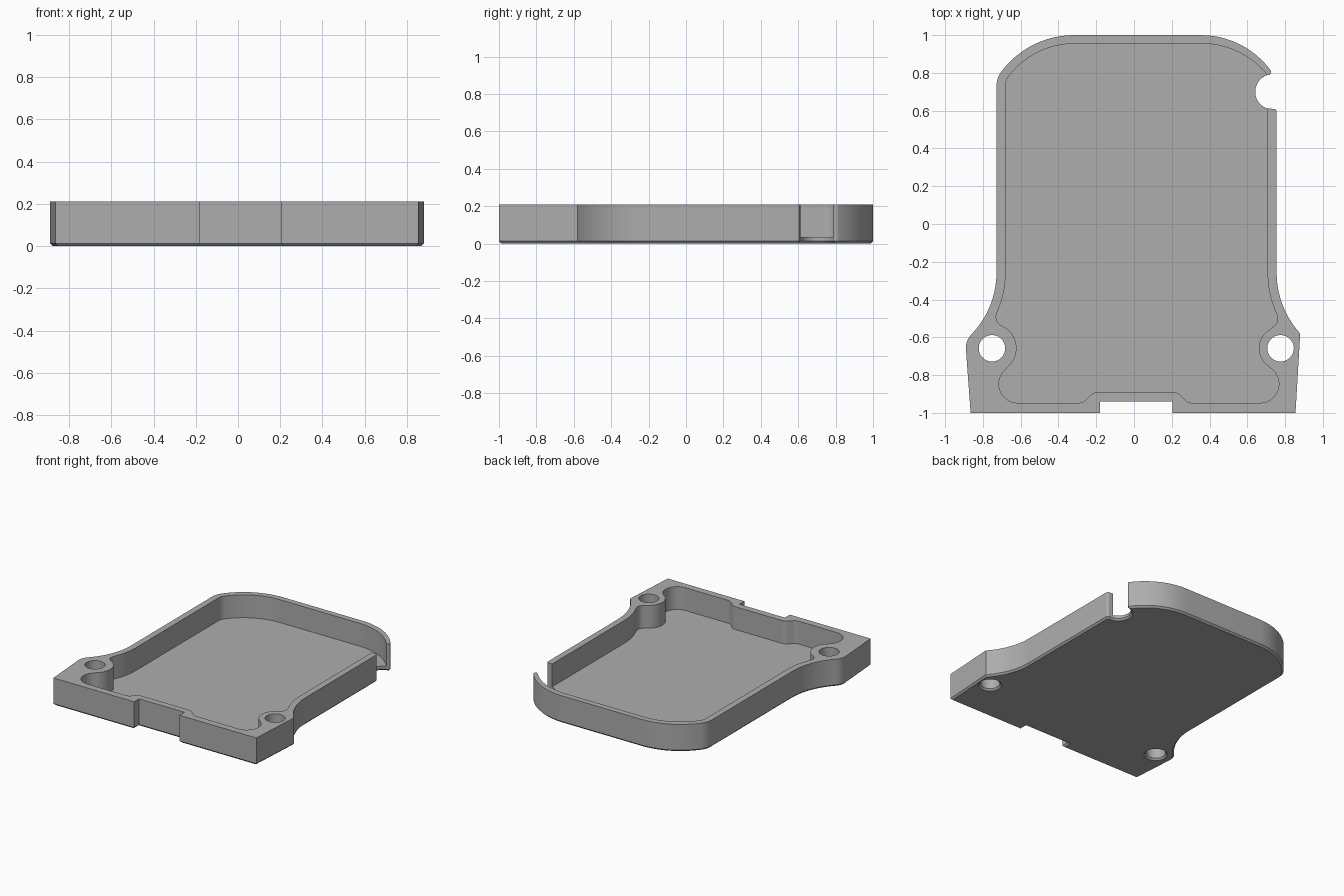
import bpy, bmesh
from math import cos, sin, tan, radians, pi
from mathutils import Vector

cube = bpy.data.objects.get("Cube")
if cube:
    bpy.data.objects.remove(cube)

HEIGHT, FLOOR, CHAMFER = 0.21, 0.035, 0.013

grey = bpy.data.materials.new("plain grey")
grey.use_nodes = True
GREY = (0.42, 0.42, 0.42, 1)
grey.diffuse_color = GREY
grey.node_tree.nodes["Principled BSDF"].inputs["Base Color"].default_value = GREY


def arc(cx, cy, r, start, end, steps=20):
    """Points along an arc, angles in degrees; each is a corner without rounding."""
    angles = [radians(start + (end - start) * i / steps) for i in range(steps + 1)]
    return [(cx + r * cos(a), cy + r * sin(a), 0) for a in angles]


def rounded(corners):
    """Path through (x, y, radius) corners, each filleted by its radius."""
    out = []
    for i, (x, y, r) in enumerate(corners):
        p = Vector((x, y))
        if r == 0:
            out.append(p)
            continue
        u = (Vector(corners[i - 1][:2]) - p).normalized()
        v = (Vector(corners[i + 1][:2]) - p).normalized()
        turn = pi - u.angle(v)
        t = r * tan(turn / 2)
        centre = p + (u + v).normalized() * (r / cos(turn / 2))
        a = p + u * t - centre
        b = p + v * t - centre
        n = max(5, int(turn * 14))
        for k in range(n + 1):
            f = k / n
            out.append(centre + (a * sin((1 - f) * turn) + b * sin(f * turn)) / sin(turn))
    return out


def inset(outline, d):
    """Move a clockwise outline inwards by d; a negative d moves it outwards."""
    out = []
    for i, p in enumerate(outline):
        u = (p - outline[i - 1]).normalized()
        v = (outline[(i + 1) % len(outline)] - p).normalized()
        n1, n2 = Vector((u.y, -u.x)), Vector((v.y, -v.x))
        out.append(p + (n1 + n2) * (d / (1 + n1.dot(n2))))
    return out


def wall(bm, layers, closed=False):
    """Quads through (path, z) layers with equal point counts."""
    rows = [[bm.verts.new((p.x, p.y, z)) for p in path] for path, z in layers]
    for low, high in zip(rows, rows[1:]):
        for i in range(0 if closed else 1, len(low)):
            bm.faces.new((low[i - 1], low[i], high[i], high[i - 1]))


def cap(bm, outlines, z):
    """Flat face at height z; outlines after the first are holes."""
    edges = []
    for outline in outlines:
        ring = [bm.verts.new((p.x, p.y, z)) for p in outline]
        edges += [bm.edges.new((ring[i - 1], ring[i])) for i in range(len(ring))]
    bmesh.ops.triangle_fill(bm, edges=edges, use_beauty=True, normal=(0, 0, 1))


# Round notch in the left edge, where the wall is open
notch_arc = arc(0.735, 0.70, 0.093, 108, 253)
notch = rounded(notch_arc)

# Outer shape, clockwise from the front of the notch
shell = rounded([
    notch_arc[-1], (0.755, 0.609, 0.016), (0.755, -0.439, 0.48), (0.88, -0.58, 0),
    (0.855, -1, 0), (0.205, -1, 0), (0.205, -0.94, 0),
    (-0.18, -0.94, 0), (-0.18, -1, 0),
    (-0.865, -1, 0), (-0.893, -0.62, 0.1), (-0.728, -0.439, 0.47),
    (-0.728, 0.774, 0.13), (-0.551, 1, 0.48), (0.578, 1, 0.46),
    (0.742, 0.79, 0.016), notch_arc[0]])

# Pocket with screw bosses, counter-clockwise from the back of the notch
pocket = rounded([
    notch_arc[0], (0.555, 0.955, 0.44),
    (-0.528, 0.955, 0.44), (-0.68, 0.761, 0.08), (-0.68, -0.365, 0.5),
    (-0.745, -0.515, 0.053),
    *arc(-0.752, -0.658, 0.13, 63, -53.8),
    *arc(-0.615, -0.847, 0.1, 126, 270),
    (-0.27, -0.947, 0.06), (-0.215, -0.89, 0.06),
    (0.23, -0.89, 0.06), (0.285, -0.947, 0.06),
    *arc(0.667, -0.847, 0.1, -90, 60),
    *arc(0.776, -0.658, 0.115, 240, 117),
    (0.772, -0.515, 0.053), (0.707, -0.365, 0.5), notch_arc[-1]])

# Screw holes
holes = [rounded(arc(x, -0.658, 0.07, 360, 0, 48)[:-1]) for x in (-0.752, 0.776)]
flares = [inset(hole, -CHAMFER) for hole in holes]

outer = shell + notch[1:-1]
underside = inset(outer, CHAMFER)

bm = bmesh.new()
# Underside with its chamfer
cap(bm, [underside] + flares, 0)
wall(bm, [(underside, 0), (outer, CHAMFER)], closed=True)
# Outer side, notch edge and inner side
wall(bm, [(shell, CHAMFER), (shell, FLOOR), (shell, HEIGHT)])
wall(bm, [(notch, CHAMFER), (notch, FLOOR)])
wall(bm, [(pocket, FLOOR), (pocket, HEIGHT)])
# Pocket floor and rim
cap(bm, [pocket + notch[-2:0:-1]], FLOOR)
cap(bm, [shell + pocket[1:-1]] + holes, HEIGHT)
# Hole sides, flared at the underside
for hole, flare in zip(holes, flares):
    wall(bm, [(flare, 0), (hole, CHAMFER), (hole, HEIGHT)], closed=True)

bmesh.ops.remove_doubles(bm, verts=bm.verts, dist=0.0002)
bmesh.ops.recalc_face_normals(bm, faces=bm.faces)
mesh = bpy.data.meshes.new("tray")
bm.to_mesh(mesh)
bm.free()
mesh.materials.append(grey)
tray = bpy.data.objects.new("tray", mesh)
bpy.context.collection.objects.link(tray)

bpy.ops.object.select_all(action='DESELECT')
tray.select_set(True)
bpy.context.view_layer.objects.active = tray
bpy.ops.object.shade_smooth_by_angle(angle=radians(25))
